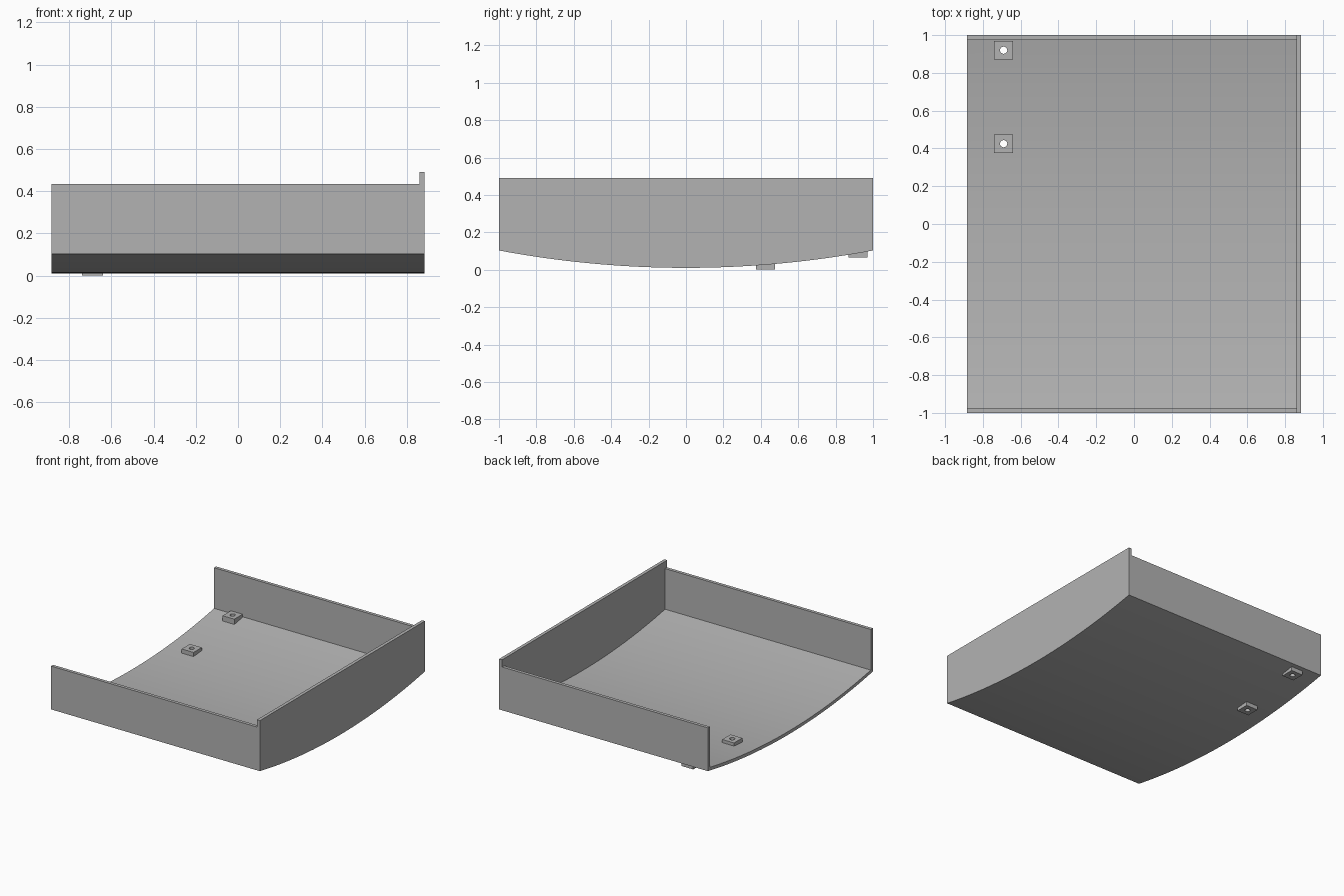
import bpy
import bmesh
import math

if "Cube" in bpy.data.objects:
    bpy.data.objects.remove(bpy.data.objects["Cube"], do_unlink=True)

HALF_X, HALF_Y = 0.885, 1.0
WALL = 0.025            # wall and floor thickness
RIM, SIDE_RIM = 0.435, 0.49
LOW, SAG = 0.01, 0.093  # lowest point of the floor and rise at its ends
RADIUS = (HALF_Y ** 2 + SAG ** 2) / (2 * SAG)
BOSS_X = -0.69

grey = bpy.data.materials.new("plain grey")
grey.use_nodes = True
colour = (0.45, 0.45, 0.45, 1)
grey.diffuse_color = colour
grey.node_tree.nodes["Principled BSDF"].inputs["Base Color"].default_value = colour


def finish(name, bm):
    bmesh.ops.recalc_face_normals(bm, faces=bm.faces)
    mesh = bpy.data.meshes.new(name)
    bm.to_mesh(mesh)
    bm.free()
    mesh.materials.append(grey)
    obj = bpy.data.objects.new(name, mesh)
    bpy.context.collection.objects.link(obj)
    return obj


def arc_solid(name, x0, x1, half_y, lift, top, steps=40):
    """Box with a curved underside, extruded along x."""
    bm = bmesh.new()
    profile = [(half_y, top), (-half_y, top)]
    for i in range(steps + 1):
        y = half_y * (2 * i / steps - 1)
        z = LOW + RADIUS - math.sqrt(RADIUS ** 2 - y * y) + lift
        profile.append((y, z))
    face = bm.faces.new([bm.verts.new((x0, y, z)) for y, z in profile])
    out = bmesh.ops.extrude_face_region(bm, geom=[face])
    moved = [v for v in out["geom"] if isinstance(v, bmesh.types.BMVert)]
    bmesh.ops.translate(bm, verts=moved, vec=(x1 - x0, 0, 0))
    return finish(name, bm)


def block(name, x0, x1, y0, y1, z0, z1):
    bm = bmesh.new()
    bmesh.ops.create_cube(bm, size=1)
    bmesh.ops.scale(bm, verts=bm.verts, vec=(x1 - x0, y1 - y0, z1 - z0))
    bmesh.ops.translate(bm, verts=bm.verts,
                        vec=((x0 + x1) / 2, (y0 + y1) / 2, (z0 + z1) / 2))
    return finish(name, bm)


def drill(name, y, radius):
    bm = bmesh.new()
    bmesh.ops.create_cone(bm, cap_ends=True, segments=24, radius1=radius,
                          radius2=radius, depth=1)
    bmesh.ops.translate(bm, verts=bm.verts, vec=(BOSS_X, y, 0))
    return finish(name, bm)


def cut(obj, cutter):
    """Subtract the cutter from the object, then discard it."""
    mod = obj.modifiers.new("cut", 'BOOLEAN')
    mod.operation = 'DIFFERENCE'
    mod.solver = 'EXACT'
    mod.object = cutter
    bpy.ops.object.select_all(action='DESELECT')
    bpy.context.view_layer.objects.active = obj
    obj.select_set(True)
    bpy.ops.object.modifier_apply(modifier=mod.name)
    bpy.data.objects.remove(cutter, do_unlink=True)


def smooth(obj):
    bpy.ops.object.select_all(action='DESELECT')
    bpy.context.view_layer.objects.active = obj
    obj.select_set(True)
    bpy.ops.object.shade_smooth_by_angle(angle=math.radians(25))


# Curved tray: hollowed solid, open at the right, with a taller left wall
tray = arc_solid("curved_tray", -HALF_X, HALF_X, HALF_Y, 0, SIDE_RIM)
inner = HALF_X - WALL
cut(tray, arc_solid("cavity_cutter", -1.2, inner, HALF_Y - WALL, WALL, 0.8))
cut(tray, block("rim_cutter", -1.2, inner, -1.2, 1.2, RIM, 0.8))

# Square mounting bosses with through holes
for name, y, z in (("middle_boss", 0.425, 0.0), ("back_boss", 0.92, 0.066)):
    boss = block(name, BOSS_X - 0.05, BOSS_X + 0.05, y - 0.05, y + 0.05, z, z + 0.08)
    cut(boss, drill("hole_cutter", y, 0.019))
    cut(tray, drill("hole_cutter", y, 0.022))
    smooth(boss)
smooth(tray)
